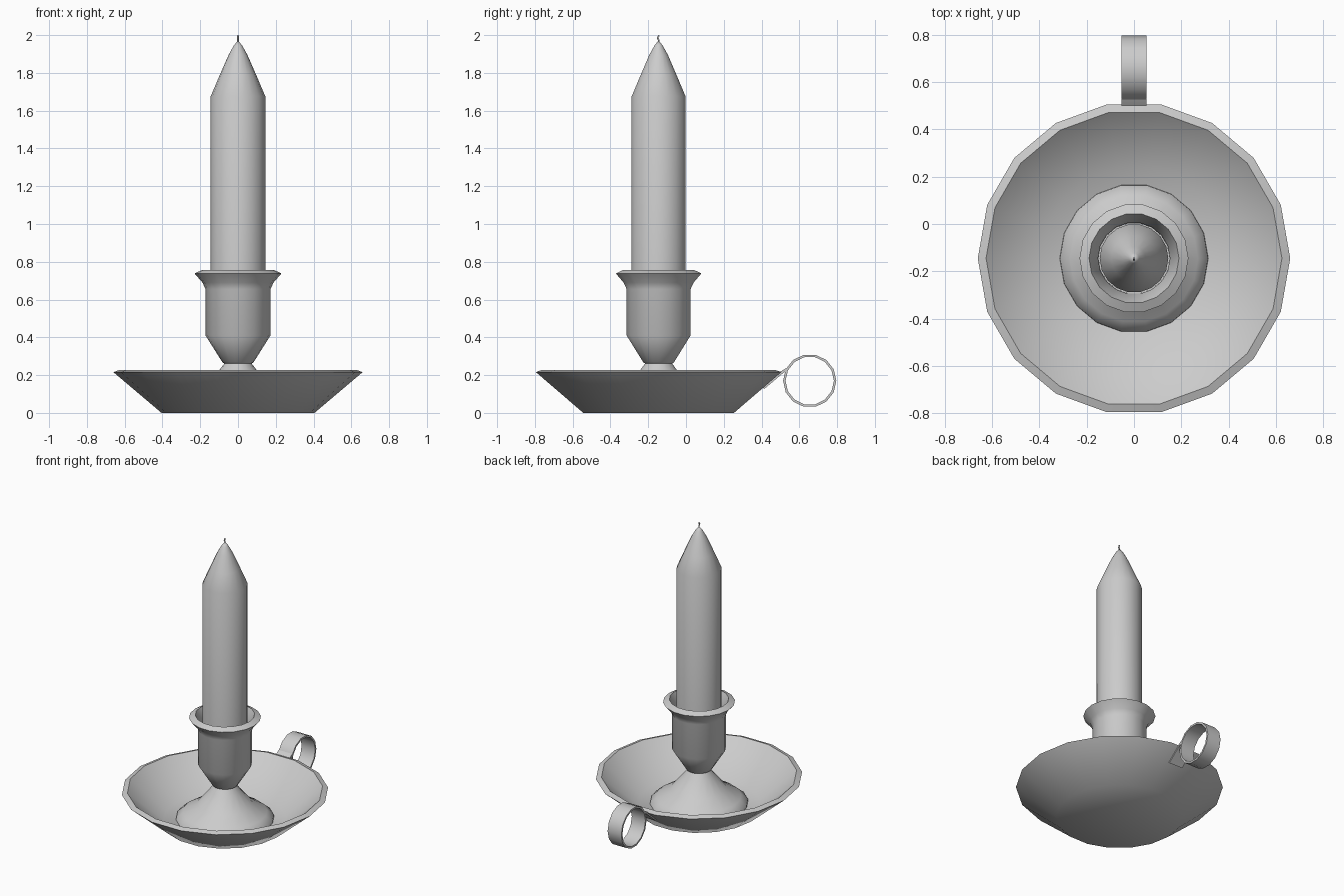
import bpy, bmesh, math

if "Cube" in bpy.data.objects:
    bpy.data.objects.remove(bpy.data.objects["Cube"])

AXIS_Y = -0.145   # shared axis of dish, socket and candle
SIDES = 18


def finish(name, bm, angle=45):
    bmesh.ops.recalc_face_normals(bm, faces=bm.faces)
    me = bpy.data.meshes.new(name)
    bm.to_mesh(me)
    bm.free()
    ob = bpy.data.objects.new(name, me)
    bpy.context.collection.objects.link(ob)
    bpy.ops.object.select_all(action='DESELECT')
    ob.select_set(True)
    bpy.context.view_layer.objects.active = ob
    bpy.ops.object.shade_smooth_by_angle(angle=math.radians(angle))
    return ob


def lathe(name, profile, angle=45):
    """Turn an (r, z) profile around the vertical axis."""
    bm = bmesh.new()
    rings = []
    for r, z in profile:
        n = SIDES if r > 0 else 1
        rings.append([bm.verts.new((r * math.cos(math.tau * i / SIDES),
                                    AXIS_Y + r * math.sin(math.tau * i / SIDES), z))
                      for i in range(n)])
    for a, b in zip(rings, rings[1:]):
        for i in range(SIDES):
            j = (i + 1) % SIDES
            quad = [a[i % len(a)], a[j % len(a)], b[j % len(b)], b[i % len(b)]]
            bm.faces.new(list(dict.fromkeys(quad)))
    return finish(name, bm, angle)


# Shallow dish with a bevelled rim
lathe("dish", [(0, 0), (0.405, 0), (0.66, 0.216), (0.625, 0.228),
               (0.39, 0.027), (0, 0.027)])

# Flared foot and candle socket in one turned piece
lathe("socket", [(0, 0.02), (0.315, 0.02), (0.312, 0.04), (0.27, 0.075),
                 (0.18, 0.13), (0.10, 0.225), (0.072, 0.262), (0.082, 0.267),
                 (0.172, 0.41), (0.172, 0.655), (0.188, 0.69), (0.23, 0.738),
                 (0.19, 0.757), (0.152, 0.67), (0.150, 0.43), (0, 0.43)])

# Candle with a pointed tip
lathe("candle", [(0, 0.431), (0.145, 0.431), (0.145, 1.675), (0.096, 1.79),
                 (0.05, 1.895), (0.022, 1.945), (0, 1.972)])

# Bent wick
cu = bpy.data.curves.new("wick", 'CURVE')
cu.dimensions = '3D'
cu.bevel_depth = 0.005
cu.bevel_resolution = 1
cu.use_fill_caps = True
sp = cu.splines.new('POLY')
path = [(0, 1.955), (0, 1.975), (-0.006, 1.985), (0.001, 1.998)]
sp.points.add(len(path) - 1)
for p, (dy, z) in zip(sp.points, path):
    p.co = (0, AXIS_Y + dy, z, 1)
wick = bpy.data.objects.new("wick", cu)
bpy.context.collection.objects.link(wick)


# Finger ring: strip of metal extruded across x
def strip(name, inner, outer, half_width, closed):
    bm = bmesh.new()
    rows = [[bm.verts.new((x, *p)) for x, p in
             ((-half_width, o), (half_width, o), (half_width, i), (-half_width, i))]
            for i, o in zip(inner, outer)]
    pairs = list(zip(rows, rows[1:]))
    if closed:
        pairs.append((rows[-1], rows[0]))
    else:
        bm.faces.new(rows[0])
        bm.faces.new(rows[-1])
    for a, b in pairs:
        for k in range(4):
            m = (k + 1) % 4
            bm.faces.new((a[k], a[m], b[m], b[k]))
    return finish(name, bm)


def circle(r, n=14):
    return [(0.655 + r * math.cos(math.tau * i / n), 0.17 + r * math.sin(math.tau * i / n))
            for i in range(n)]


strip("handle_ring", circle(0.128), circle(0.141), 0.053, True)
# Tab that joins the ring to the underside of the dish
strip("handle_tab", [(0.405, 0.137), (0.503, 0.22), (0.528, 0.236)],
      [(0.415, 0.127), (0.512, 0.209), (0.538, 0.228)], 0.053, False)
